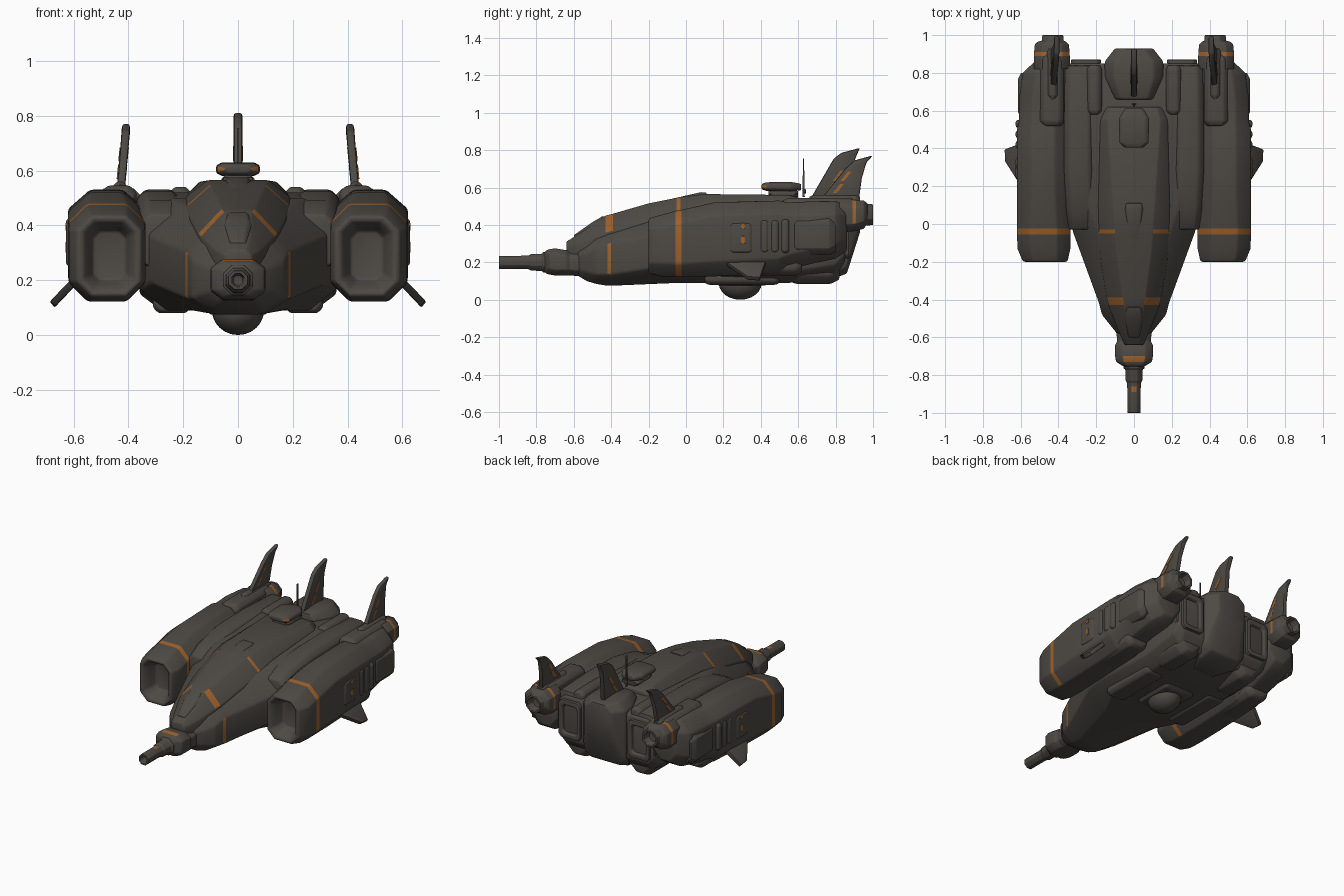
import bpy, bmesh, math
from mathutils import Vector


def material(name, rgb):
    m = bpy.data.materials.new(name)
    m.diffuse_color = (*rgb, 1)
    return m


GREY = material("dark warm grey", (0.075, 0.067, 0.058))
ORANGE = material("worn orange", (0.34, 0.12, 0.025))


def finish(name, bm, mirror=False, bevel=0.01, mat=GREY):
    bmesh.ops.recalc_face_normals(bm, faces=bm.faces)
    me = bpy.data.meshes.new(name)
    bm.to_mesh(me)
    bm.free()
    me.materials.append(mat)
    me.materials.append(ORANGE)
    ob = bpy.data.objects.new(name, me)
    bpy.context.collection.objects.link(ob)
    if mirror:
        ob.modifiers.new("mirror", 'MIRROR').use_mirror_merge = False
    if bevel:
        b = ob.modifiers.new("bevel", 'BEVEL')
        b.width, b.segments = bevel, 2
        b.limit_method, b.angle_limit = 'ANGLE', math.radians(22)
    return ob


def loft(name, sections, accents={}, **kw):
    """Skin chamfered boxes (y, cx, hw, z0, z1, tx, tz, bx, bz) along y.
    accents: ring index -> painted columns (0 right, 1-3 top, 4 left, 5-7 bottom)."""
    bm = bmesh.new()
    rings = []
    for y, cx, hw, z0, z1, tx, tz, bx, bz in sections:
        pts = [(hw, z0 + bz), (hw, z1 - tz), (hw - tx, z1), (tx - hw, z1),
               (-hw, z1 - tz), (-hw, z0 + bz), (bx - hw, z0), (hw - bx, z0)]
        rings.append([bm.verts.new((cx + x, y, z)) for x, z in pts])
    for r, (a, b) in enumerate(zip(rings, rings[1:])):
        for i in range(8):
            j = (i + 1) % 8
            f = bm.faces.new((a[i], a[j], b[j], b[i]))
            f.material_index = int(i in accents.get(r, ()))
    bm.faces.new(rings[0])
    bm.faces.new(rings[-1])
    return finish(name, bm, **kw)


def oct(y, cx, cz, r):
    c = r * 0.586
    return (y, cx, r, cz - r, cz + r, c, c, c, c)


def box(name, x0, x1, y0, y1, z0, z1, c=0.02, **kw):
    hw, cx = (x1 - x0) / 2, (x0 + x1) / 2
    return loft(name, [(y0, cx, hw - c / 2, z0 + c / 2, z1 - c / 2, c, c, c, c),
                       (y0 + c, cx, hw, z0, z1, c, c, c, c),
                       (y1 - c, cx, hw, z0, z1, c, c, c, c),
                       (y1, cx, hw - c / 2, z0 + c / 2, z1 - c / 2, c, c, c, c)], **kw)


def prism(name, pts, offset, **kw):
    """Thick plate: polygon in space pushed both ways along offset."""
    bm = bmesh.new()
    o = Vector(offset)
    a = [bm.verts.new(Vector(p) - o) for p in pts]
    b = [bm.verts.new(Vector(p) + o) for p in pts]
    bm.faces.new(a)
    bm.faces.new(b)
    for i in range(len(a)):
        j = (i + 1) % len(a)
        bm.faces.new((a[i], a[j], b[j], b[i]))
    return finish(name, bm, **kw)


ALL = range(8)

# Main hull with a wedge nose
loft("hull", [
    (-0.58, 0, 0.09, 0.13, 0.27, 0.03, 0.03, 0.03, 0.03),
    (-0.53, 0, 0.13, 0.10, 0.30, 0.05, 0.05, 0.05, 0.05),
    (-0.48, 0, 0.17, 0.085, 0.34, 0.07, 0.07, 0.08, 0.05),
    (-0.42, 0, 0.185, 0.075, 0.38, 0.08, 0.08, 0.10, 0.06),
    (-0.40, 0, 0.192, 0.075, 0.385, 0.08, 0.08, 0.10, 0.06),
    (-0.05, 0, 0.32, 0.09, 0.47, 0.13, 0.11, 0.14, 0.10),
    (0.10, 0, 0.36, 0.09, 0.50, 0.12, 0.08, 0.10, 0.08),
    (0.55, 0, 0.36, 0.09, 0.52, 0.10, 0.06, 0.08, 0.06),
    (0.80, 0, 0.36, 0.13, 0.51, 0.06, 0.04, 0.06, 0.06),
    (0.85, 0, 0.35, 0.20, 0.49, 0.04, 0.04, 0.04, 0.04)],
    {3: (0, 4)}, bevel=0.012)

# Sloping canopy and back ridge
loft("canopy_ridge", [
    (-0.64, 0, 0.05, 0.24, 0.31, 0.02, 0.02, 0.01, 0.01),
    (-0.56, 0, 0.085, 0.22, 0.36, 0.04, 0.05, 0.01, 0.01),
    (-0.43, 0, 0.135, 0.22, 0.45, 0.085, 0.09, 0.01, 0.01),
    (-0.39, 0, 0.145, 0.22, 0.46, 0.085, 0.09, 0.01, 0.01),
    (-0.20, 0, 0.175, 0.22, 0.515, 0.09, 0.09, 0.01, 0.01),
    (-0.05, 0, 0.19, 0.22, 0.545, 0.09, 0.08, 0.01, 0.01),
    (-0.03, 0, 0.19, 0.22, 0.55, 0.09, 0.08, 0.01, 0.01),
    (0.10, 0, 0.19, 0.22, 0.565, 0.08, 0.06, 0.01, 0.01),
    (0.55, 0, 0.18, 0.22, 0.56, 0.04, 0.04, 0.01, 0.01),
    (0.62, 0, 0.15, 0.22, 0.54, 0.03, 0.03, 0.01, 0.01)],
    {2: (1, 3), 5: (1, 3)}, bevel=0.012)
loft("canopy_brow", [
    (-0.60, 0, 0.03, 0.30, 0.345, 0.01, 0.01, 0.01, 0.01),
    (-0.50, 0, 0.05, 0.33, 0.415, 0.015, 0.015, 0.01, 0.01),
    (-0.44, 0, 0.045, 0.38, 0.45, 0.015, 0.015, 0.01, 0.01)], bevel=0.005)
loft("ridge_cap", [
    (-0.12, 0, 0.035, 0.50, 0.53, 0.01, 0.01, 0.01, 0.01),
    (0.08, 0, 0.05, 0.50, 0.575, 0.015, 0.015, 0.01, 0.01),
    (0.11, 0, 0.05, 0.50, 0.572, 0.015, 0.015, 0.01, 0.01)], bevel=0.005)

# Tail block under the centre fin
loft("tail_block", [
    (0.66, 0, 0.10, 0.10, 0.555, 0.03, 0.03, 0.03, 0.03),
    (0.78, 0, 0.155, 0.11, 0.565, 0.05, 0.05, 0.03, 0.03),
    (0.86, 0, 0.155, 0.14, 0.56, 0.05, 0.05, 0.05, 0.04),
    (0.93, 0, 0.10, 0.36, 0.55, 0.05, 0.04, 0.03, 0.04)])
# Square main exhausts with recessed ends
loft("main_exhaust", [
    (0.70, 0.255, 0.07, 0.22, 0.47, 0.02, 0.02, 0.02, 0.02),
    (0.87, 0.255, 0.08, 0.22, 0.47, 0.02, 0.02, 0.02, 0.02),
    (0.87, 0.255, 0.055, 0.25, 0.44, 0.015, 0.015, 0.015, 0.015),
    (0.83, 0.255, 0.045, 0.26, 0.43, 0.015, 0.015, 0.015, 0.015)], mirror=True, bevel=0.005)
# Shoulders joining hull to engine pods
loft("shoulder", [
    (-0.03, 0.28, 0.07, 0.25, 0.44, 0.03, 0.03, 0.02, 0.02),
    (0.08, 0.28, 0.08, 0.25, 0.49, 0.03, 0.03, 0.02, 0.02),
    (0.28, 0.29, 0.08, 0.25, 0.525, 0.03, 0.03, 0.02, 0.02),
    (0.55, 0.29, 0.08, 0.25, 0.53, 0.03, 0.03, 0.02, 0.02),
    (0.84, 0.29, 0.075, 0.25, 0.52, 0.03, 0.03, 0.02, 0.02)], mirror=True)
box("shoulder_hatch", 0.17, 0.25, 0.58, 0.84, 0.40, 0.54, mirror=True, bevel=0.006)

# Engine pods with recessed intakes
loft("engine_pod", [
    (-0.11, 0.47, 0.06, 0.20, 0.38, 0.025, 0.025, 0.025, 0.025),
    (-0.16, 0.47, 0.072, 0.185, 0.395, 0.03, 0.03, 0.03, 0.03),
    (-0.20, 0.47, 0.095, 0.16, 0.415, 0.04, 0.04, 0.04, 0.04),
    (-0.20, 0.47, 0.118, 0.14, 0.435, 0.055, 0.055, 0.055, 0.055),
    (-0.13, 0.477, 0.14, 0.125, 0.455, 0.07, 0.07, 0.07, 0.07),
    (-0.055, 0.478, 0.141, 0.122, 0.475, 0.07, 0.07, 0.07, 0.07),
    (-0.025, 0.478, 0.141, 0.122, 0.48, 0.07, 0.07, 0.07, 0.07),
    (0.15, 0.48, 0.14, 0.125, 0.52, 0.08, 0.07, 0.07, 0.08),
    (0.50, 0.48, 0.14, 0.14, 0.53, 0.08, 0.07, 0.07, 0.08),
    (0.54, 0.48, 0.128, 0.16, 0.52, 0.07, 0.07, 0.07, 0.08),
    (0.66, 0.478, 0.13, 0.19, 0.525, 0.07, 0.07, 0.07, 0.08),
    (0.80, 0.465, 0.125, 0.22, 0.525, 0.07, 0.07, 0.06, 0.08),
    (0.86, 0.44, 0.085, 0.26, 0.51, 0.05, 0.05, 0.05, 0.06)],
    {5: (0, 1, 2, 3, 4, 5, 7)}, mirror=True)
# Raised panels and ribs on pods
box("pod_side_panel", 0.58, 0.627, 0.23, 0.36, 0.24, 0.42, mirror=True, bevel=0.005)
for i, y in enumerate((0.40, 0.455, 0.51)):
    box(f"pod_rib_{i+1}", 0.57, 0.627, y, y + 0.04, 0.25, 0.43, c=0.012, mirror=True, bevel=0.004)
box("pod_rear_cowl", 0.52, 0.615, 0.56, 0.80, 0.24, 0.45, c=0.035, mirror=True)
box("pod_top_spine", 0.37, 0.50, 0.52, 0.90, 0.46, 0.545, c=0.025, mirror=True)
box("pod_lower_block", 0.40, 0.56, 0.30, 0.62, 0.13, 0.24, c=0.03, mirror=True)
for i, (z0, z1) in enumerate(((0.30, 0.34), (0.38, 0.41))):
    box(f"pod_mark_{i+1}", 0.622, 0.63, 0.365 - 0.07, 0.385 - 0.07, z0, z1, c=0.002,
        mirror=True, bevel=0, mat=ORANGE)

# Pod nozzles
loft("pod_nozzle", [
    (0.82, 0.435, 0.095, 0.36, 0.535, 0.04, 0.04, 0.04, 0.04),
    (0.89, 0.435, 0.095, 0.365, 0.535, 0.04, 0.04, 0.04, 0.04),
    (0.91, 0.435, 0.094, 0.368, 0.533, 0.04, 0.04, 0.04, 0.04),
    (0.95, 0.435, 0.09, 0.38, 0.53, 0.04, 0.04, 0.04, 0.04),
    (0.965, 0.435, 0.075, 0.40, 0.52, 0.04, 0.04, 0.04, 0.04),
    oct(0.97, 0.43, 0.455, 0.058), oct(1.0, 0.43, 0.455, 0.055),
    oct(1.0, 0.43, 0.455, 0.042), oct(0.95, 0.43, 0.455, 0.036)],
    {1: (0, 1, 2, 3, 4)}, mirror=True, bevel=0.005)

# Swept fins: centre and one on each pod
prism("centre_fin", [(0, 0.66, 0.53), (0, 0.79, 0.755), (0, 0.83, 0.785), (0, 0.93, 0.812),
                     (0, 0.92, 0.79), (0, 0.895, 0.73), (0, 0.88, 0.53)], (0.016, 0, 0), bevel=0.008)
prism("pod_fin", [(0.43, 0.69, 0.50), (0.413, 0.85, 0.70), (0.41, 0.90, 0.745), (0.408, 1.0, 0.772),
                  (0.41, 0.965, 0.735), (0.418, 0.94, 0.65), (0.43, 0.92, 0.50)],
      (0.015, 0, 0), mirror=True, bevel=0.008)
for i, (y, z) in enumerate(((0.745, 0.57), (0.785, 0.635))):
    prism(f"centre_fin_mark_{i+1}", [(0, y, z), (0, y + 0.04, z + 0.055), (0, y + 0.06, z + 0.055),
                                     (0, y + 0.02, z)], (0.0175, 0, 0), bevel=0, mat=ORANGE)
    prism(f"pod_fin_mark_{i+1}", [(0.426 - i * 0.006, y + 0.04, z), (0.421 - i * 0.006, y + 0.08, z + 0.05),
                                  (0.421 - i * 0.006, y + 0.10, z + 0.05), (0.426 - i * 0.006, y + 0.06, z)],
          (0.017, 0, 0), mirror=True, bevel=0, mat=ORANGE)
# Fin foot fairings
box("pod_fin_foot", 0.40, 0.46, 0.66, 0.93, 0.50, 0.56, mirror=True, bevel=0.006)

# Drooping side winglets
prism("side_winglet", [(0.56, 0.15, 0.235), (0.675, 0.33, 0.115), (0.678, 0.395, 0.11), (0.56, 0.44, 0.235)],
      (0.009, 0, 0.010), mirror=True, bevel=0.005)

# Roof turret and antenna
box("turret_foot", -0.06, 0.06, 0.44, 0.60, 0.54, 0.59, c=0.02, bevel=0.005)
loft("roof_turret", [
    (0.405, 0, 0.05, 0.59, 0.62, 0.02, 0.01, 0.02, 0.01),
    (0.43, 0, 0.077, 0.582, 0.628, 0.02, 0.012, 0.02, 0.012),
    (0.56, 0, 0.08, 0.58, 0.63, 0.02, 0.012, 0.02, 0.012),
    (0.615, 0, 0.045, 0.585, 0.62, 0.02, 0.01, 0.02, 0.01)], {0: (0, 4)}, bevel=0.006)
loft("antenna", [oct(0.629, 0, 0.58, 0.012), oct(0.641, 0, 0.58, 0.012)], bevel=0.003)
prism("antenna_mast", [(0, 0.622, 0.55), (0, 0.626, 0.755), (0, 0.631, 0.755), (0, 0.635, 0.55)],
      (0.004, 0, 0), bevel=0)

# Nose gun
loft("gun_housing", [
    (-0.76, 0, 0.045, 0.15, 0.25, 0.02, 0.02, 0.02, 0.02),
    (-0.745, 0, 0.07, 0.14, 0.265, 0.025, 0.025, 0.025, 0.025),
    (-0.73, 0, 0.095, 0.135, 0.27, 0.04, 0.03, 0.04, 0.03),
    (-0.70, 0, 0.10, 0.13, 0.275, 0.04, 0.03, 0.04, 0.03),
    (-0.64, 0, 0.10, 0.13, 0.265, 0.04, 0.03, 0.04, 0.03),
    (-0.62, 0, 0.088, 0.13, 0.255, 0.04, 0.03, 0.04, 0.03),
    (-0.50, 0, 0.105, 0.12, 0.27, 0.04, 0.03, 0.04, 0.03)], {2: (2,)}, bevel=0.006)
loft("gun_barrel", [
    oct(-0.95, 0, 0.2, 0.018), oct(-1.0, 0, 0.2, 0.024), oct(-1.0, 0, 0.2, 0.035),
    oct(-0.89, 0, 0.2, 0.035), oct(-0.86, 0, 0.2, 0.036), oct(-0.84, 0, 0.2, 0.037),
    oct(-0.83, 0, 0.2, 0.044), oct(-0.77, 0, 0.2, 0.046), oct(-0.765, 0, 0.2, 0.055),
    oct(-0.72, 0, 0.2, 0.055)], {3: (2,)}, bevel=0.003)

# Belly dome, its collar and rear belly pods
bm = bmesh.new()
bmesh.ops.create_uvsphere(bm, u_segments=24, v_segments=12, radius=1)
for v in bm.verts:
    v.co = (v.co.x * 0.095, 0.29 + v.co.y * 0.115, 0.09 + v.co.z * 0.09)
finish("belly_dome", bm, bevel=0)
box("belly_collar", -0.13, 0.13, 0.15, 0.45, 0.075, 0.15, c=0.03)
box("belly_pod", 0.14, 0.32, 0.54, 0.82, 0.085, 0.25, c=0.045, mirror=True)
box("belly_plate", 0.17, 0.31, 0.10, 0.50, 0.08, 0.15, c=0.02, mirror=True)

# Apply modifiers and smooth shallow angles
bpy.ops.object.select_all(action='SELECT')
bpy.context.view_layer.objects.active = bpy.context.selected_objects[0]
bpy.ops.object.convert(target='MESH')
bpy.ops.object.shade_smooth_by_angle(angle=math.radians(38))
